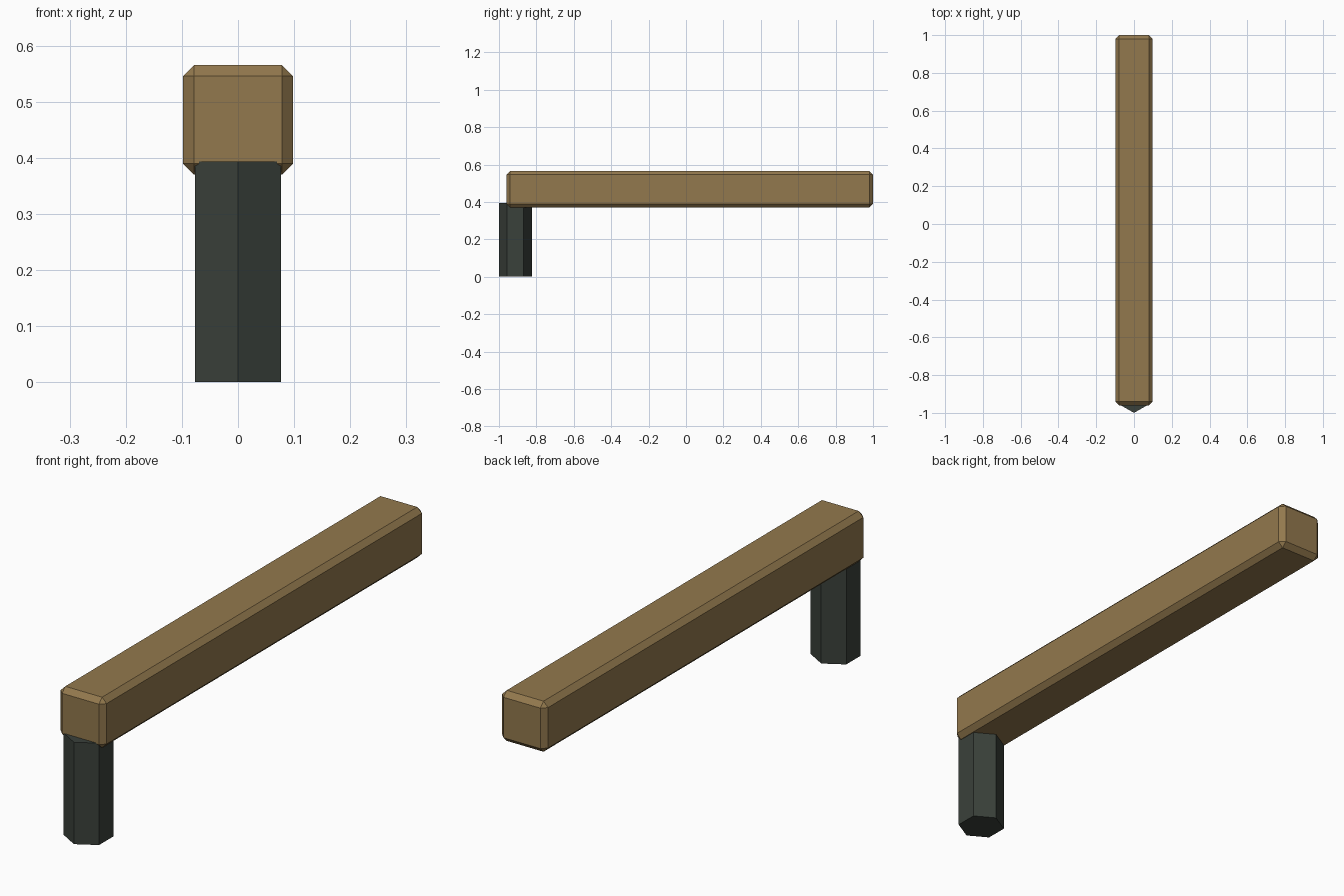
import bpy, bmesh, math
from mathutils import Matrix

if "Cube" in bpy.data.objects:
    bpy.data.objects.remove(bpy.data.objects["Cube"])


def material(name, rgb):
    m = bpy.data.materials.new(name)
    m.diffuse_color = (*rgb, 1)
    m.use_nodes = True
    m.node_tree.nodes["Principled BSDF"].inputs["Base Color"].default_value = m.diffuse_color
    return m


def make_object(name, bm, mat):
    mesh = bpy.data.meshes.new(name)
    bm.to_mesh(mesh)
    bm.free()
    mesh.materials.append(mat)
    obj = bpy.data.objects.new(name, mesh)
    bpy.context.collection.objects.link(obj)
    return obj


wood = material("brown wood", (0.29, 0.19, 0.075))
metal = material("dark green grey", (0.042, 0.052, 0.043))

# Long chamfered beam
size = (0.196, 1.96, 0.195)
bm = bmesh.new()
bmesh.ops.create_cube(bm, size=1, matrix=Matrix.Translation((0, 0.02, 0.4675)) @ Matrix.Diagonal((*size, 1)))
bmesh.ops.bevel(bm, geom=bm.edges[:], offset=0.0195, segments=1, affect='EDGES')
make_object("beam", bm, wood)

# Hexagonal leg under the front end, one corner facing forward
height, radius = 0.393, 0.088
bm = bmesh.new()
bmesh.ops.create_cone(
    bm, cap_ends=True, segments=6, radius1=radius, radius2=radius, depth=height,
    matrix=Matrix.Translation((0, radius - 1, height / 2)))
# make sure a corner points along -y
if min(v.co.y for v in bm.verts) > -0.995:
    bmesh.ops.rotate(bm, verts=bm.verts[:], cent=(0, radius - 1, 0),
                     matrix=Matrix.Rotation(math.radians(30), 3, 'Z'))
make_object("front_leg", bm, metal)
